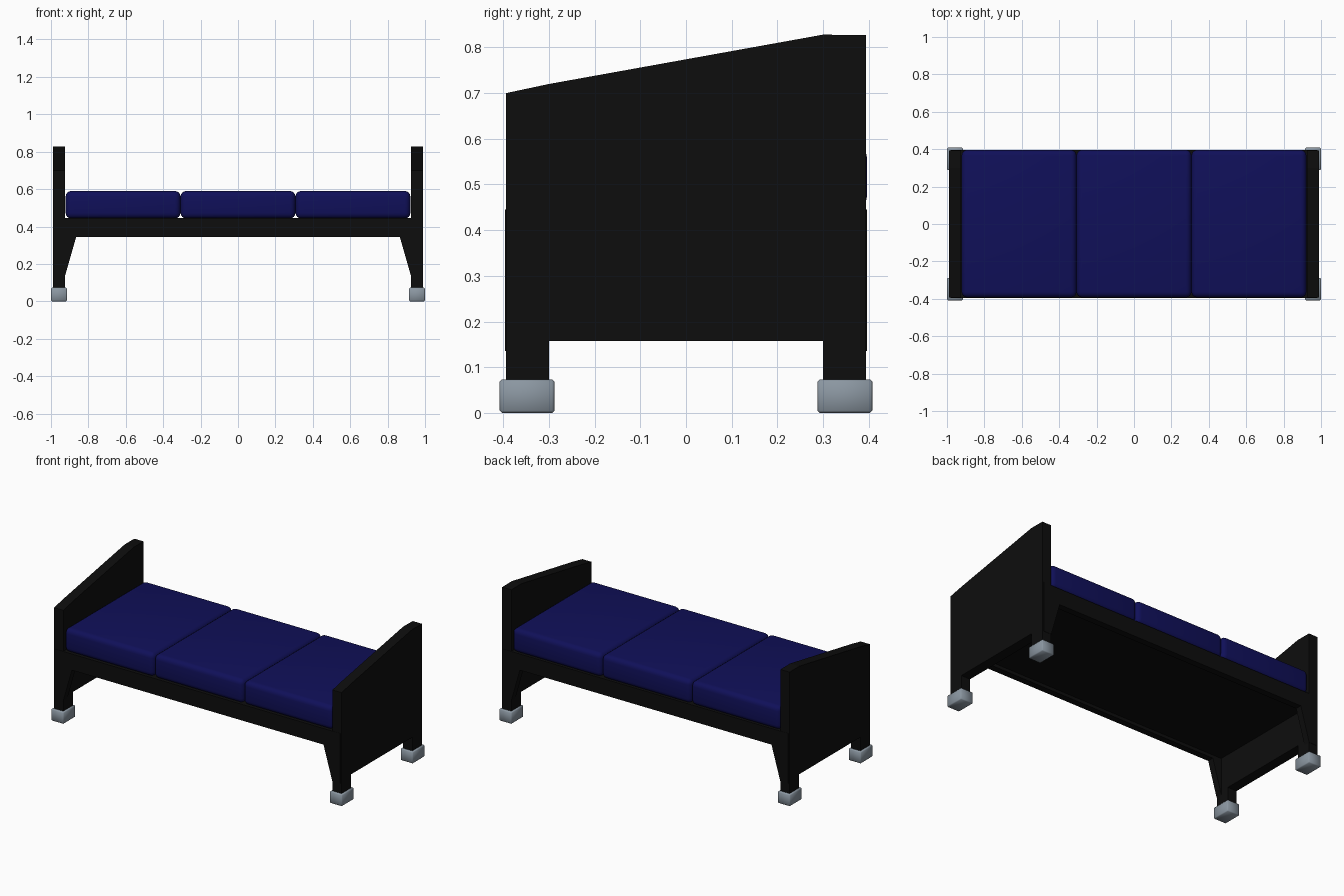
import bpy, bmesh
from mathutils import Matrix, Vector

if "Cube" in bpy.data.objects:
    bpy.data.objects.remove(bpy.data.objects["Cube"])


def material(name, rgb):
    m = bpy.data.materials.new(name)
    m.diffuse_color = (*rgb, 1)
    m.use_nodes = True
    m.node_tree.nodes["Principled BSDF"].inputs["Base Color"].default_value = m.diffuse_color
    return m


BLACK = material("black frame", (0.004, 0.004, 0.004))
NAVY = material("navy fabric", (0.005, 0.005, 0.1))
GREY = material("grey metal", (0.26, 0.31, 0.36))


def finish(bm, name, mat, smooth=False):
    bmesh.ops.recalc_face_normals(bm, faces=bm.faces[:])
    me = bpy.data.meshes.new(name)
    bm.to_mesh(me)
    bm.free()
    me.materials.append(mat)
    for p in me.polygons:
        p.use_smooth = smooth
    ob = bpy.data.objects.new(name, me)
    bpy.context.collection.objects.link(ob)
    return ob


def box(name, lo, hi, mat, bevel=0, segments=3):
    lo, hi = Vector(lo), Vector(hi)
    bm = bmesh.new()
    bmesh.ops.create_cube(bm, size=1, matrix=Matrix.Translation((lo + hi) / 2)
                          @ Matrix.Diagonal((*(hi - lo), 1)))
    if bevel:
        bmesh.ops.bevel(bm, geom=bm.edges[:], offset=bevel, segments=segments,
                        profile=0.5, affect='EDGES')
    return finish(bm, name, mat, bool(bevel))


def prism(name, points, offset, mat):
    """Extrude a closed 3D outline along offset."""
    bm = bmesh.new()
    f = bm.faces.new([bm.verts.new(p) for p in points])
    r = bmesh.ops.extrude_face_region(bm, geom=[f])
    bmesh.ops.translate(bm, vec=offset,
                        verts=[v for v in r["geom"] if isinstance(v, bmesh.types.BMVert)])
    return finish(bm, name, mat)


# End panels with legs and sloping tops
end_profile = [(-0.394, 0.06), (-0.30, 0.06), (-0.30, 0.157), (0.30, 0.157),
               (0.30, 0.06), (0.394, 0.06), (0.394, 0.827), (0.30, 0.828),
               (-0.30, 0.72), (-0.394, 0.70)]
for side, s in (("left", -1), ("right", 1)):
    prism(side + "_end_panel", [(s * 0.925, y, z) for y, z in end_profile],
          (s * 0.063, 0, 0), BLACK)

# Front and back rails with tapered brackets running down the legs
half = [(0.99, 0.445), (0.99, 0.345), (0.925, 0.135), (0.865, 0.345)]
half = [(0.98, 0.445), (0.98, 0.135), (0.925, 0.135), (0.865, 0.345)]
rail = half + [(-x, z) for x, z in reversed(half)]
for side, s in (("front", -1), ("back", 1)):
    prism(side + "_rail", [(x, s * 0.396, z) for x, z in rail],
          (0, -s * 0.04, 0), BLACK)

# Seat deck between the rails
box("seat_deck", (-0.93, -0.38, 0.365), (0.93, 0.38, 0.445), BLACK)

# Three soft seat cushions
for i in range(3):
    x = (i - 1) * 0.6145
    box("seat_cushion_%d" % (i + 1), (x - 0.307, -0.393, 0.443),
        (x + 0.307, 0.396, 0.59), NAVY, 0.03, 4)

# Metal foot caps
for sx in (-1, 1):
    for sy in (-1, 1):
        x, y = sx * 0.957, sy * 0.348
        box("foot_cap", (x - 0.043, y - 0.06, 0), (x + 0.043, y + 0.06, 0.073),
            GREY, 0.005, 1)
